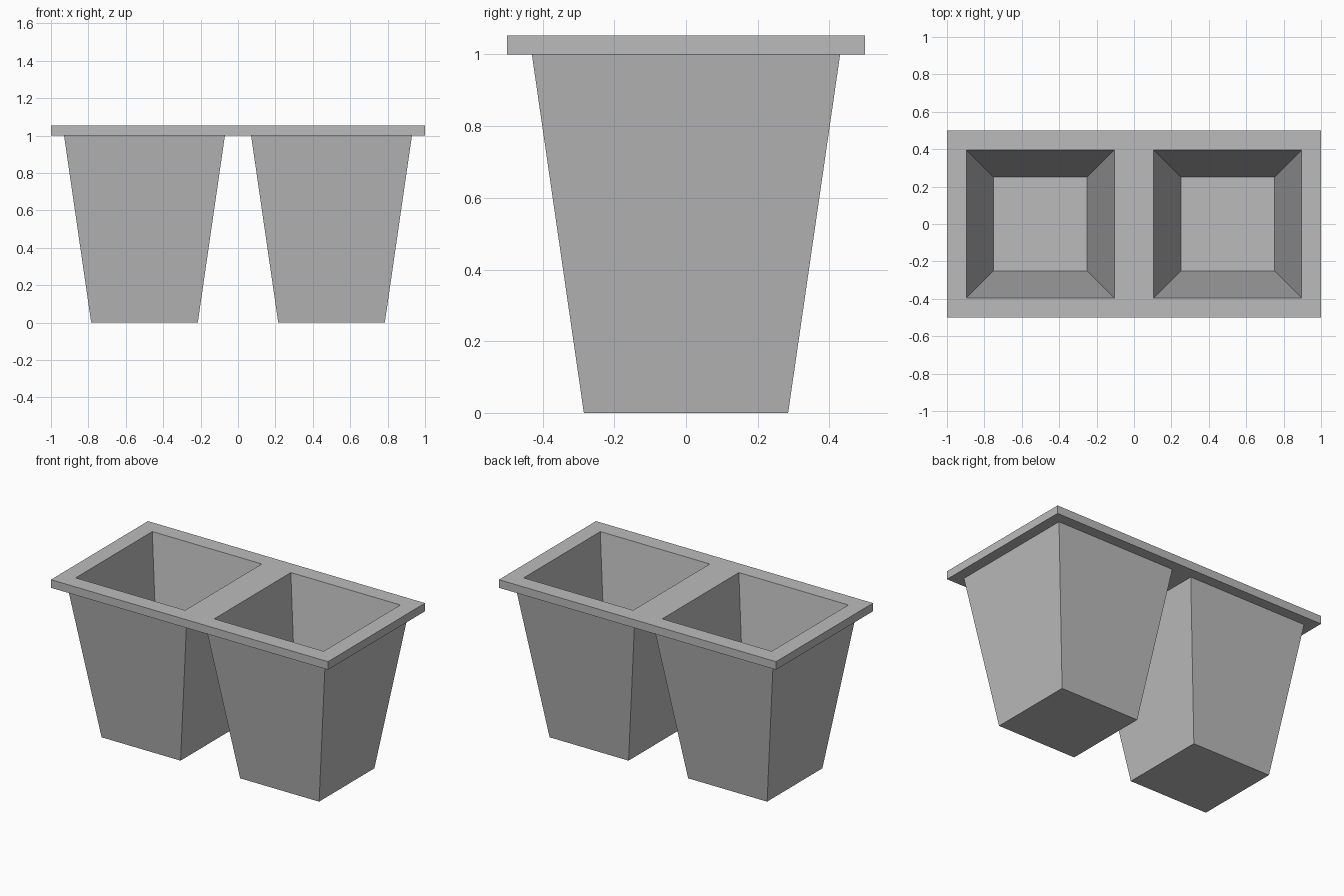
import bpy
import bmesh

if "Cube" in bpy.data.objects:
    bpy.data.objects.remove(bpy.data.objects["Cube"])

# Single grey material
grey = bpy.data.materials.new("mid_grey")
grey.use_nodes = True
colour = (0.5, 0.5, 0.5, 1)
grey.diffuse_color = colour
grey.node_tree.nodes["Principled BSDF"].inputs["Base Color"].default_value = colour

# Square profile (half width, height): outer wall, rim, inner wall, floor
RIM_TOP = 1.053
FLOOR = 0.053
profile = [(0.285, 0), (0.43, 1), (0.5, 1), (0.5, RIM_TOP),
           (0.395, RIM_TOP), (0.25, FLOOR)]
corners = [(-1, -1), (1, -1), (1, 1), (-1, 1)]
CENTRE_X = 0.5

# Loft one square pot with its half of the shared rim
bm = bmesh.new()
rings = [[bm.verts.new((CENTRE_X + sx * half, sy * half, z)) for sx, sy in corners]
         for half, z in profile]
for lower, upper in zip(rings, rings[1:]):
    for i in range(4):
        j = (i + 1) % 4
        bm.faces.new((lower[i], lower[j], upper[j], upper[i]))
bm.faces.new(rings[0][::-1])
bm.faces.new(rings[-1])

# Open the rim at the centre line, where the two halves join
seam = [f for f in bm.faces if all(abs(v.co.x) < 1e-5 for v in f.verts)]
bmesh.ops.delete(bm, geom=seam, context="FACES_ONLY")

mesh = bpy.data.meshes.new("double_planter")
bm.to_mesh(mesh)
bm.free()
mesh.materials.append(grey)
planter = bpy.data.objects.new("double_planter", mesh)
bpy.context.collection.objects.link(planter)

# Second pot
mirror = planter.modifiers.new("second_pot", "MIRROR")
mirror.use_axis[0] = True
mirror.use_clip = True
